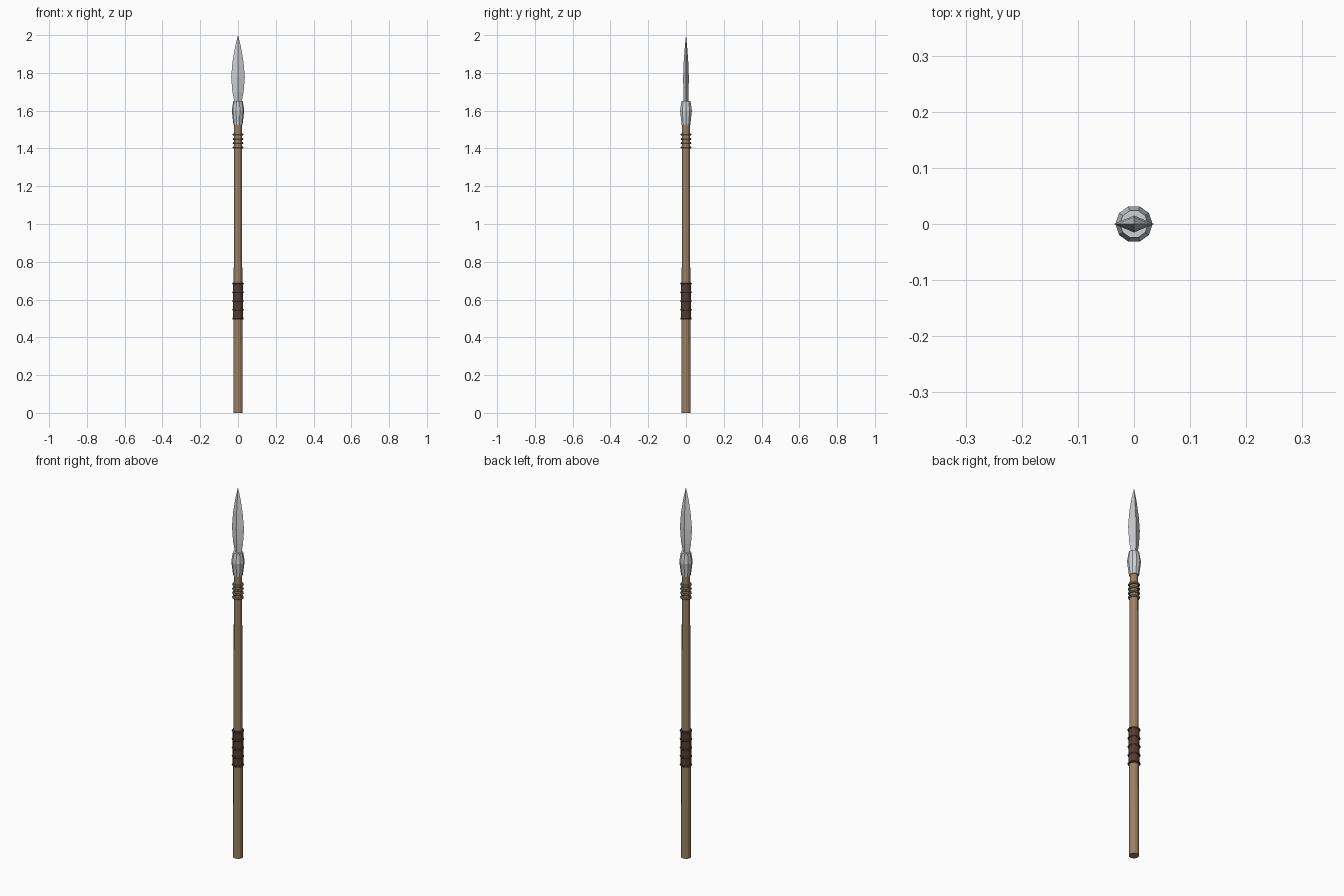
import bpy, bmesh, math

if "Cube" in bpy.data.objects:
    bpy.data.objects.remove(bpy.data.objects["Cube"])


def mat(name, r, g, b):
    m = bpy.data.materials.new(name)
    m.diffuse_color = (r, g, b, 1)
    m.use_nodes = True
    m.node_tree.nodes["Principled BSDF"].inputs["Base Color"].default_value = m.diffuse_color
    return m


wood = mat("wood", 0.33, 0.22, 0.13)
leather = mat("leather", 0.09, 0.045, 0.03)
cord = mat("cord", 0.25, 0.19, 0.11)
steel = mat("steel", 0.62, 0.64, 0.66)


def loft(name, rings, sides, material):
    """Stack of (z, x radius, y radius) rings, capped at both ends."""
    bm = bmesh.new()
    loops = []
    for z, rx, ry in rings:
        loops.append([bm.verts.new((rx * math.cos(2 * math.pi * i / sides),
                                    ry * math.sin(2 * math.pi * i / sides), z))
                      for i in range(sides)])
    for a, b in zip(loops, loops[1:]):
        for i in range(sides):
            j = (i + 1) % sides
            bm.faces.new((a[i], a[j], b[j], b[i]))
    bm.faces.new(loops[0][::-1])
    bm.faces.new(loops[-1])
    bmesh.ops.remove_doubles(bm, verts=bm.verts, dist=1e-5)
    me = bpy.data.meshes.new(name)
    bm.to_mesh(me)
    bm.free()
    ob = bpy.data.objects.new(name, me)
    me.materials.append(material)
    bpy.context.collection.objects.link(ob)
    return ob


def band(name, z, major, minor, material):
    bpy.ops.mesh.primitive_torus_add(major_segments=12, minor_segments=6, location=(0, 0, z),
                                     major_radius=major, minor_radius=minor)
    ob = bpy.context.object
    ob.name = name
    ob.data.materials.append(material)


# Tapered wooden shaft
loft("shaft", [(0, .025, .025), (1.54, .020, .020)], 12, wood)

# Leather grip with raised bands
loft("grip", [(0.50, .0265, .0265), (0.69, .0265, .0265)], 12, leather)
for i in range(5):
    band("grip_band", 0.50 + i * 0.046, .026, .005, leather)

# Cord binding below the head
for i in range(4):
    band("cord_binding", 1.405 + i * 0.023, .023, .006, cord)

# Bulging socket
loft("socket", [(1.525, .024, .024), (1.60, .033, .033), (1.65, .025, .025)], 10, steel)

# Leaf blade with a diamond section
loft("blade", [(1.645, .018, .012), (1.70, .030, .014), (1.78, .036, .015),
               (1.86, .029, .012), (1.94, .015, .006), (2.0, .0000001, .0000001)], 4, steel)
